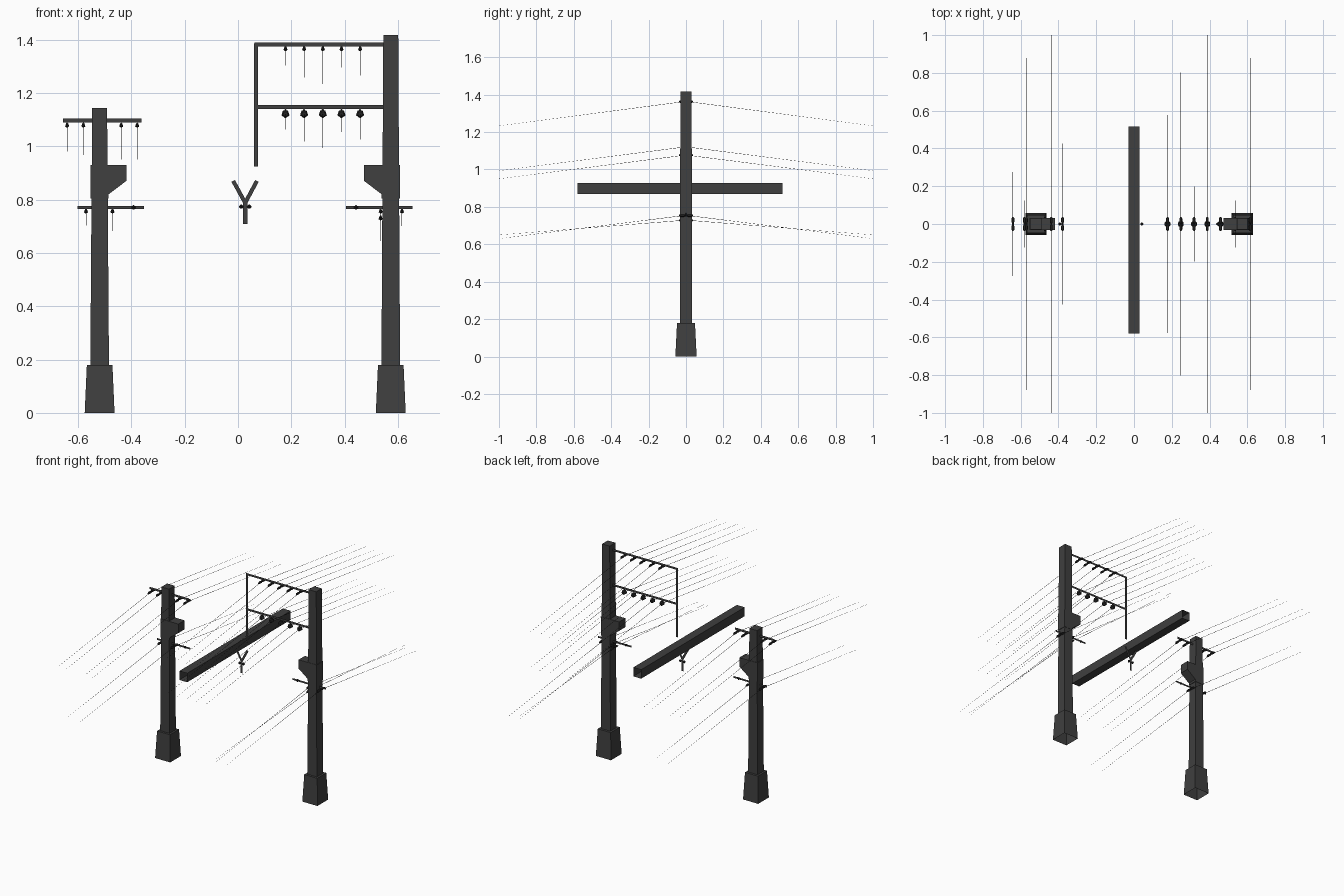
import bpy, bmesh, math
from mathutils import Vector

if "Cube" in bpy.data.objects:
    bpy.data.objects.remove(bpy.data.objects["Cube"])


def material(name, v):
    m = bpy.data.materials.new(name)
    m.diffuse_color = (v, v, v, 1)
    m.use_nodes = True
    m.node_tree.nodes["Principled BSDF"].inputs["Base Color"].default_value = m.diffuse_color
    return m


GREY = material("dark_concrete", 0.05)
BLACK = material("black_insulator", 0.018)


def finish(name, bm, mat, recalc=True):
    if recalc:
        bmesh.ops.recalc_face_normals(bm, faces=bm.faces)
    me = bpy.data.meshes.new(name)
    bm.to_mesh(me)
    bm.free()
    me.materials.append(mat)
    ob = bpy.data.objects.new(name, me)
    bpy.context.collection.objects.link(ob)
    return ob


def lathe(bm, axis, centre, rings, sides=5, up=1):
    """Polygon rings (offset, radius) strung along x or y."""
    c, loops = Vector(centre), []
    for off, r in rings:
        loop = []
        for i in range(sides):
            a = 2 * math.pi * i / sides
            s, k = r * math.sin(a), up * r * math.cos(a)
            loop.append(bm.verts.new(c + Vector((off, s, k) if axis == 'x' else (s, off, k))))
        loops.append(loop)
    for a, b in zip(loops, loops[1:]):
        for i in range(sides):
            j = (i + 1) % sides
            bm.faces.new((a[i], a[j], b[j], b[i]))
    bm.faces.new(loops[0])
    bm.faces.new(loops[-1])


def frustum(name, x, z0, z1, bottom, top):
    """Tapered square post, open underneath."""
    bm = bmesh.new()
    lo, hi = [[bm.verts.new((x + sx * h[0], sy * h[1], z))
               for sx, sy in ((-1, -1), (1, -1), (1, 1), (-1, 1))]
              for h, z in ((bottom, z0), (top, z1))]
    for i in range(4):
        j = (i + 1) % 4
        bm.faces.new((lo[i], lo[j], hi[j], hi[i]))
    bm.faces.new(hi)
    return finish(name, bm, GREY, False)


def card(name, strips):
    """Flat strips in the plane y = 0."""
    bm = bmesh.new()
    for x0, z0, x1, z1, w in strips:
        d = Vector((x1 - x0, 0, z1 - z0)).normalized()
        n = Vector((d.z, 0, -d.x)) * w / 2
        a, b = Vector((x0, 0, z0)), Vector((x1, 0, z1))
        f = bm.faces.new([bm.verts.new(p) for p in (a - n, b - n, b + n, a + n)])
        f.normal_update()
        if f.normal.y > 0:
            f.normal_flip()
    return finish(name, bm, GREY, False)


# Poles with footings and beam brackets
for side, x, top, s in (("left", -0.519, 1.144, 1), ("right", 0.573, 1.418, -1)):
    frustum(side + "_footing", x, 0, 0.18, (0.056, 0.057), (0.048, 0.048))
    frustum(side + "_pole", x, 0.18, top, (0.035, 0.033), (0.028, 0.03))
    bm = bmesh.new()
    outline = [(-0.034, 0.93), (0.1, 0.93), (0.1, 0.87), (0.034, 0.82), (0.034, 0.805), (-0.034, 0.805)]
    f = bm.faces.new([bm.verts.new((x + s * px, -0.033, z)) for px, z in outline])
    g = bmesh.ops.extrude_face_region(bm, geom=[f])
    bmesh.ops.translate(bm, vec=(0, 0.066, 0),
                        verts=[v for v in g["geom"] if isinstance(v, bmesh.types.BMVert)])
    bm.faces.ensure_lookup_table()
    finish(side + "_bracket", bm, GREY)

# Hollow centre beam, open at both ends
bm = bmesh.new()
near, far = [[bm.verts.new((px, y, z)) for px, z in
              ((-0.029, 0.869), (0.029, 0.869), (0.029, 0.929), (-0.029, 0.929))]
             for y in (-0.58, 0.517)]
for i in range(4):
    j = (i + 1) % 4
    bm.faces.new((near[j], near[i], far[i], far[j]))
finish("centre_beam", bm, GREY, False)

# Flat steel arms
card("left_upper_arm", [(-0.657, 1.097, -0.362, 1.097, 0.015)])
card("left_lower_arm", [(-0.602, 0.77, -0.352, 0.77, 0.012)])
card("right_lower_arm", [(0.405, 0.77, 0.654, 0.77, 0.012)])
card("gantry_frame", [(0.061, 1.382, 0.55, 1.382, 0.014), (0.061, 1.147, 0.55, 1.147, 0.014),
                      (0.068, 0.925, 0.068, 1.386, 0.015)])
card("y_hanger", [(0.027, 0.708, 0.027, 0.8, 0.016), (0.027, 0.788, -0.018, 0.87, 0.015),
                  (0.027, 0.788, 0.071, 0.87, 0.015)])

# Insulators and sagging wires: (name, x positions, height, end height, large?)
five = [0.178, 0.248, 0.318, 0.388, 0.458]
rows = [
    ("left_upper", [-0.641, -0.58, -0.438, -0.378], 1.077, 0.95, False),
    ("left_lower", [-0.57, -0.471], 0.755, 0.63, False),
    ("right_lower", [0.535, 0.615], 0.755, 0.63, False),
    ("right_under", [0.535], 0.729, 0.65, False),
    ("gantry_upper", five, 1.364, 1.233, False),
    ("gantry_lower", five, 1.121, 0.993, True),
]
spindle = [(-0.038, 0.003), (-0.03, 0.008), (-0.012, 0.008), (0, 0.004),
           (0.012, 0.008), (0.03, 0.008), (0.038, 0.003)]
drum = [(-0.014, 0.01), (-0.007, 0.016), (0.007, 0.016), (0.014, 0.01)]
for name, xs, z, z_end, large in rows:
    bm, wires = bmesh.new(), bmesh.new()
    for x in xs:
        lathe(bm, 'y', (x, 0, z), drum if large else spindle, up=-1)
        # clip joining the insulator to its arm
        lathe(bm, 'y', (x, 0, z + (0.015 if large else 0.008)), [(-0.004, 0.005), (0.004, 0.005)], 4)
        for sy in (-1, 1):
            ends = []
            for y, zz, r in ((0, z, 0.0013), (sy, z_end, 0.0004)):
                ends.append([wires.verts.new((x + r * math.sin(a), y, zz + r * math.cos(a)))
                             for a in (0, 2.094, 4.189)])
            for i in range(3):
                j = (i + 1) % 3
                wires.faces.new((ends[0][i], ends[0][j], ends[1][j], ends[1][i]))
    finish(name + "_insulators", bm, BLACK)
    finish(name + "_wires", wires, BLACK)

# Small side insulators on the lower arms and the hanger
bm = bmesh.new()
for x, z in ((-0.392, 0.77), (0.443, 0.77), (0.012, 0.773), (0.042, 0.773)):
    lathe(bm, 'x', (x, 0, z), [(-0.008, 0.003), (-0.002, 0.009), (0.002, 0.009), (0.008, 0.003)])
finish("side_insulators", bm, BLACK)
